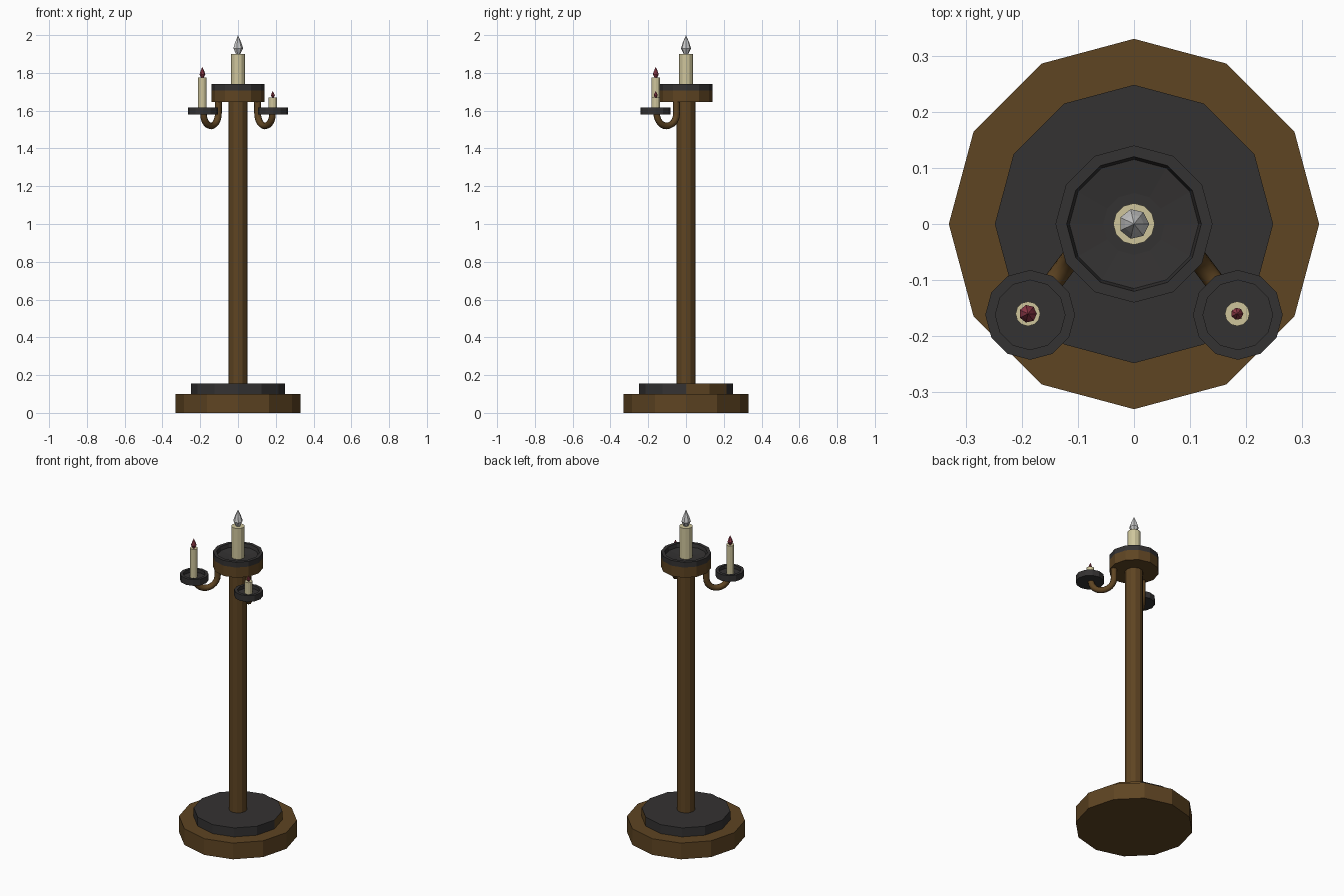
import bpy, bmesh
from math import pi, cos, sin
from mathutils import Vector

if "Cube" in bpy.data.objects:
    bpy.data.objects.remove(bpy.data.objects["Cube"])


def material(name, rgb):
    m = bpy.data.materials.new(name)
    m.diffuse_color = (*rgb, 1)
    m.use_nodes = True
    m.node_tree.nodes["Principled BSDF"].inputs["Base Color"].default_value = m.diffuse_color
    return m


WOOD = material("wood", (0.112, 0.058, 0.016))
IRON = material("dark_iron", (0.034, 0.032, 0.032))
WAX = material("wax", (0.62, 0.56, 0.33))
RED = material("red_flame", (0.30, 0.045, 0.07))


def lathe(name, profile, mat=None, sides=12, center=(0, 0)):
    """Revolve (radius, z) points, bottom to top; radius 0 makes a pole."""
    bm = bmesh.new()
    rings = []
    for r, z in profile:
        n = 1 if r == 0 else sides
        rings.append([bm.verts.new((r * cos(2 * pi * i / sides), r * sin(2 * pi * i / sides), z))
                      for i in range(n)])
    for a, b in zip(rings, rings[1:]):
        for i in range(sides):
            j = (i + 1) % sides
            if len(a) == 1:
                bm.faces.new((a[0], b[j], b[i]))
            elif len(b) == 1:
                bm.faces.new((a[i], a[j], b[0]))
            else:
                bm.faces.new((a[i], a[j], b[j], b[i]))
    # flat caps
    if len(rings[0]) > 1:
        bm.faces.new(rings[0][::-1])
    if len(rings[-1]) > 1:
        bm.faces.new(rings[-1])
    me = bpy.data.meshes.new(name)
    bm.to_mesh(me)
    bm.free()
    if mat:
        me.materials.append(mat)
    ob = bpy.data.objects.new(name, me)
    ob.location = (*center, 0)
    bpy.context.collection.objects.link(ob)
    return ob


def candle(name, center, r, z0, z1, flame_r, tip, flame_mat):
    lathe(name, [(r, z0), (r, z1)], WAX, 12, center)
    h = tip - z1
    lathe(name + "_flame", [(flame_r * 0.45, z1), (flame_r, z1 + h * 0.3),
                            (flame_r * 0.65, z1 + h * 0.6), (0, tip)], flame_mat, 7, center)


def arm(name, start, end, z_top, z_mid, r):
    """U-shaped tube hanging from the top cup and rising under a dish."""
    a, b = Vector(start), Vector(end)
    pts = [(*a, z_top)]
    depth = (b - a).length / 2
    for i in range(13):
        t = pi * i / 12
        p = a.lerp(b, (1 - cos(t)) / 2)
        pts.append((*p, z_mid - depth * sin(t)))
    cu = bpy.data.curves.new(name, 'CURVE')
    cu.dimensions = '3D'
    cu.bevel_depth = r
    cu.bevel_resolution = 2
    cu.use_fill_caps = True
    sp = cu.splines.new('POLY')
    sp.points.add(len(pts) - 1)
    for q, p in zip(sp.points, pts):
        q.co = (*p, 1)
    cu.materials.append(WOOD)
    ob = bpy.data.objects.new(name, cu)
    bpy.context.collection.objects.link(ob)
    bpy.ops.object.select_all(action='DESELECT')
    ob.select_set(True)
    bpy.context.view_layer.objects.active = ob
    bpy.ops.object.convert(target='MESH')
    bpy.ops.object.shade_smooth_by_angle(angle=pi / 3.5)


# stepped base; two side faces of the upper step are bare wood
lathe("base", [(0.33, 0), (0.33, 0.10)], WOOD)
step = lathe("base_step", [(0.248, 0.10), (0.248, 0.155)], IRON)
step.data.materials.append(WOOD)
for i in (0, 1):
    step.data.polygons[i].material_index = 1

# post and top cup
lathe("post", [(0.05, 0.155), (0.05, 1.65)], WOOD)
lathe("cup", [(0.14, 1.645), (0.14, 1.708)], WOOD)
lathe("cup_rim", [(0.14, 1.708), (0.14, 1.74), (0.12, 1.74), (0.115, 1.718), (0.055, 1.71)], IRON)
candle("main_candle", (0, 0), 0.037, 1.708, 1.90, 0.027, 2.0, None)

# side arms with dishes and candles
for side, sx, wax_top, flame_r, tip in (("left", -1, 1.775, 0.016, 1.832),
                                        ("right", 1, 1.67, 0.011, 1.705)):
    c = (sx * 0.185, -0.162)
    arm(side + "_arm", (sx * 0.104, -0.05), (sx * 0.183, -0.155), 1.65, 1.585, 0.018)
    lathe(side + "_dish", [(0.08, 1.58), (0.08, 1.618), (0.062, 1.618), (0.062, 1.598)],
          IRON, 12, c)
    candle(side + "_candle", (c[0] - (0.004 if sx < 0 else 0.001), -0.16),
           0.022, 1.598, wax_top, flame_r, tip, RED)
